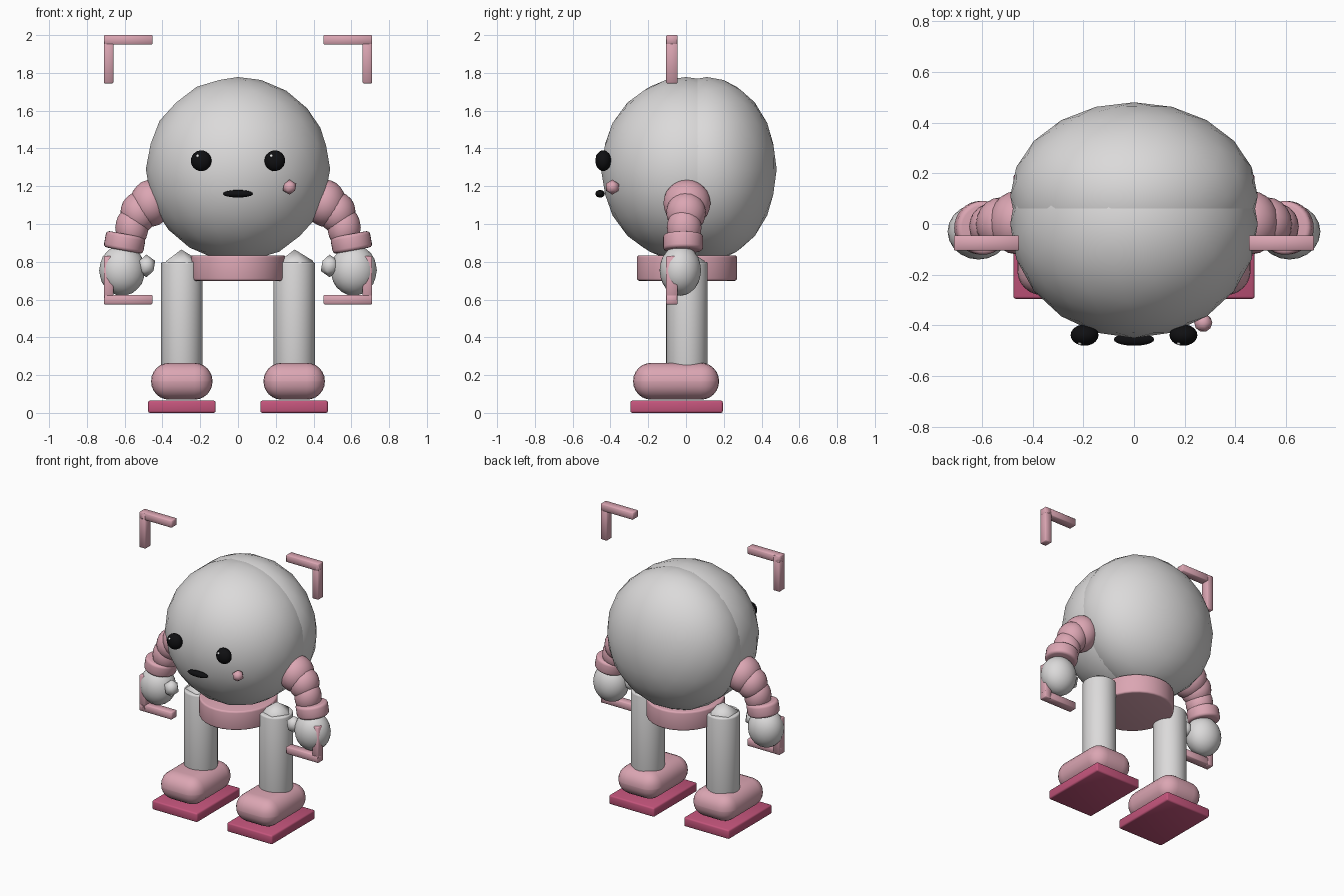
import bpy
import math

if "Cube" in bpy.data.objects:
    bpy.data.objects.remove(bpy.data.objects["Cube"], do_unlink=True)


def material(name, rgb):
    mat = bpy.data.materials.new(name)
    mat.use_nodes = True
    mat.diffuse_color = (*rgb, 1)
    mat.node_tree.nodes["Principled BSDF"].inputs["Base Color"].default_value = (*rgb, 1)
    return mat


GREY = material("pale grey", (0.71, 0.70, 0.70))
PINK = material("soft pink", (0.71, 0.38, 0.45))
MAGENTA = material("deep pink", (0.55, 0.09, 0.20))
BLACK = material("black", (0.005, 0.005, 0.006))
WHITE = material("white", (0.9, 0.9, 0.9))


def finish(name, mat, size, rot=(0, 0, 0), bevel=0, segments=3, angle=50):
    """Name, scale, bevel, shade and colour the active object."""
    obj = bpy.context.object
    obj.name = name
    obj.scale = size
    bpy.ops.object.transform_apply(location=False, rotation=False, scale=True)
    obj.rotation_euler = rot
    if bevel:
        mod = obj.modifiers.new("Rounded edges", "BEVEL")
        mod.width = bevel
        mod.segments = segments
        bpy.ops.object.modifier_apply(modifier=mod.name)
    bpy.ops.object.shade_smooth_by_angle(angle=math.radians(angle))
    obj.data.materials.append(mat)
    return obj


def ball(name, mat, loc, radii, detail=3, angle=50):
    bpy.ops.mesh.primitive_ico_sphere_add(subdivisions=detail, radius=1, location=loc)
    return finish(name, mat, radii, angle=angle)


def drum(name, mat, loc, radii, height, bevel, rot=(0, 0, 0)):
    bpy.ops.mesh.primitive_cylinder_add(vertices=32, radius=1, depth=1, location=loc)
    return finish(name, mat, (*radii, height), rot, bevel)


def box(name, mat, low, high, bevel, segments=2):
    centre = [(a + b) / 2 for a, b in zip(low, high)]
    bpy.ops.mesh.primitive_cube_add(size=1, location=centre)
    return finish(name, mat, [b - a for a, b in zip(low, high)], bevel=bevel, segments=segments)


# Round body: two shells that meet in a shallow seam
ball("body_front", GREY, (0, 0, 1.29), (0.488, 0.45, 0.488))
ball("body_back", GREY, (0, 0.11, 1.29), (0.488, 0.37, 0.488))
drum("belt", PINK, (0, 0.005, 0.767), (0.25, 0.265), 0.135, 0.012)

# Face
ball("mouth", BLACK, (0, -0.455, 1.16), (0.08, 0.025, 0.02))
ball("cheek", PINK, (0.273, -0.39, 1.195), (0.04, 0.04, 0.04), 1, 80)

for side, s in (("left", 1), ("right", -1)):
    ball(side + "_eye", BLACK, (s * 0.195, -0.438, 1.335), (0.055, 0.042, 0.055))
    ball(side + "_eye_glint", WHITE, (s * 0.195 - 0.018, -0.469, 1.36), (0.009, 0.009, 0.009), 2)

    # Arm: overlapping swollen segments down to the cuff
    ball(side + "_shoulder", PINK, (s * 0.462, 0.005, 1.11), (0.11, 0.125, 0.125))
    ball(side + "_upper_arm", PINK, (s * 0.525, 0, 1.06), (0.098, 0.105, 0.11))
    ball(side + "_forearm", PINK, (s * 0.562, -0.01, 0.98), (0.088, 0.092, 0.11))
    drum(side + "_cuff", PINK, (s * 0.6, -0.015, 0.903), (0.106, 0.106), 0.088, 0.018,
         (0, s * -0.18, 0))
    ball(side + "_hand", GREY, (s * 0.613, -0.03, 0.755), (0.122, 0.11, 0.135))
    ball(side + "_thumb", GREY, (s * 0.485, -0.06, 0.778), (0.052, 0.052, 0.06), 1, 80)

    # Leg, foot and sole
    ball(side + "_hip", GREY, (s * 0.3, 0.005, 0.755), (0.11, 0.11, 0.11), 1, 80)
    drum(side + "_leg", GREY, (s * 0.298, 0.005, 0.5), (0.11, 0.11), 0.6, 0.012)
    x0, x1 = sorted((s * 0.135, s * 0.46))
    box(side + "_foot", PINK, (x0, -0.28, 0.07), (x1, 0.175, 0.265), 0.096, 6)
    x0, x1 = sorted((s * 0.118, s * 0.476))
    box(side + "_sole", MAGENTA, (x0, -0.295, 0), (x1, 0.195, 0.065), 0.01)

    # Floating corner brackets, above and below
    for level, corner, inward in (("upper", 2.0, -1), ("lower", 0.575, 1)):
        def bar(part, length_x, length_z):
            x0, x1 = sorted((s * 0.71, s * (0.71 - length_x)))
            z0, z1 = sorted((corner, corner + inward * length_z))
            box(f"{side}_{level}_bracket_{part}", PINK, (x0, -0.105, z0), (x1, -0.045, z1), 0.004, 1)
        bar("bar", 0.257, 0.05)
        bar("post", 0.05, 0.255)
